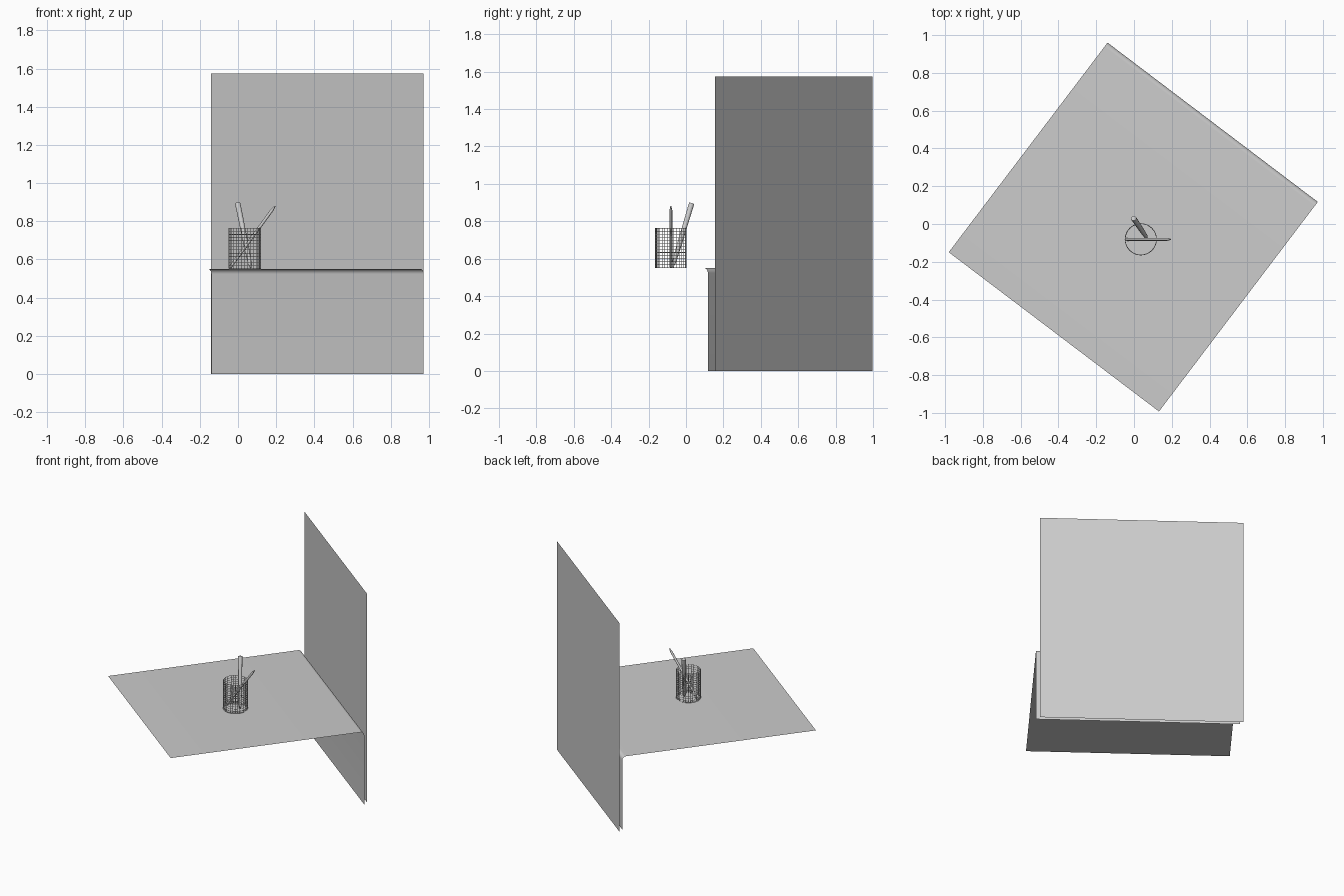
import bpy, bmesh, math
from mathutils import Vector

if "Cube" in bpy.data.objects:
    bpy.data.objects.remove(bpy.data.objects["Cube"])

U = Vector((1.113, -0.843, 0))          # along the backdrop edge
N = Vector((0.604, 0.797, 0))           # towards the wall
TOP = 0.55


def make(name, bm):
    me = bpy.data.meshes.new(name)
    bm.to_mesh(me)
    bm.free()
    ob = bpy.data.objects.new(name, me)
    bpy.context.collection.objects.link(ob)
    return ob


def smooth(ob, angle=40):
    bpy.ops.object.select_all(action='DESELECT')
    ob.select_set(True)
    bpy.context.view_layer.objects.active = ob
    bpy.ops.object.shade_smooth_by_angle(angle=math.radians(angle))


def sheet(name, start, profile):
    """Sweep a (distance, height) profile along the edge direction."""
    bm = bmesh.new()
    rows = []
    for d, z in profile:
        p = start + N * d + Vector((0, 0, z))
        rows.append((bm.verts.new(p), bm.verts.new(p + U)))
    for a, b in zip(rows, rows[1:]):
        bm.faces.new((a[0], b[0], b[1], a[1]))
    return make(name, bm)


# Table sheet with a rounded bend down to the floor
R = 0.027
bend = [(-R + R * math.sin(t), TOP - R + R * math.cos(t))
        for t in (math.pi / 2 * i / 10 for i in range(11))]
table = sheet("table_sheet", Vector((-0.14, 0.96, 0)), [(-1.392, TOP)] + bend + [(0, 0)])
smooth(table)

# Flat wall just behind the table
sheet("back_wall", Vector((-0.142, 0.998, 0)), [(0, 0), (0, 1.575)])

# Wire mesh pencil cup
C, CR, H = Vector((0.036, -0.081, TOP)), 0.083, 0.215
SIDES, ROWS = 32, 13
bm = bmesh.new()
rings = []
for j in range(ROWS + 1):
    rings.append([bm.verts.new(C + Vector((CR * math.cos(a), CR * math.sin(a), 0.002 + (H - 0.004) * j / ROWS)))
                  for a in (2 * math.pi * i / SIDES for i in range(SIDES))])
for lo, hi in zip(rings, rings[1:]):
    for i in range(SIDES):
        k = (i + 1) % SIDES
        bm.faces.new((lo[i], lo[k], hi[k], hi[i]))
cup = make("wire_cup", bm)
wire = cup.modifiers.new("Wire", 'WIREFRAME')
wire.thickness = 0.004
wire.use_even_offset = False
wire.use_boundary = True


def pen(name, base, tip, profile, sides):
    """Lathe a (fraction along, radius) profile between two points."""
    base, tip = Vector(base), Vector(tip)
    rot = (tip - base).to_track_quat('Z', 'Y')
    length = (tip - base).length
    bm = bmesh.new()
    loops = []
    for f, r in profile:
        loops.append([bm.verts.new(base + rot @ Vector((r * math.cos(a), r * math.sin(a), f * length)))
                      for a in (2 * math.pi * i / sides for i in range(sides))])
    for lo, hi in zip(loops, loops[1:]):
        for i in range(sides):
            k = (i + 1) % sides
            bm.faces.new((lo[i], lo[k], hi[k], hi[i]))
    bm.faces.new(loops[0][::-1])
    bm.faces.new(loops[-1])
    smooth(make(name, bm))


# Slim pencil leaning right, sharpened end up
pen("slim_pencil", (-0.042, -0.081, 0.557), (0.194, -0.081, 0.88),
    [(0, 0.007), (0.03, 0.008), (0.93, 0.008), (1, 0.003)], 12)
# Thicker marker leaning back
pen("marker", (0.067, -0.072, 0.555), (-0.002, 0.03, 0.895),
    [(0, 0.004), (0.06, 0.010), (0.3, 0.0125), (0.985, 0.0145), (1, 0.0135)], 16)
